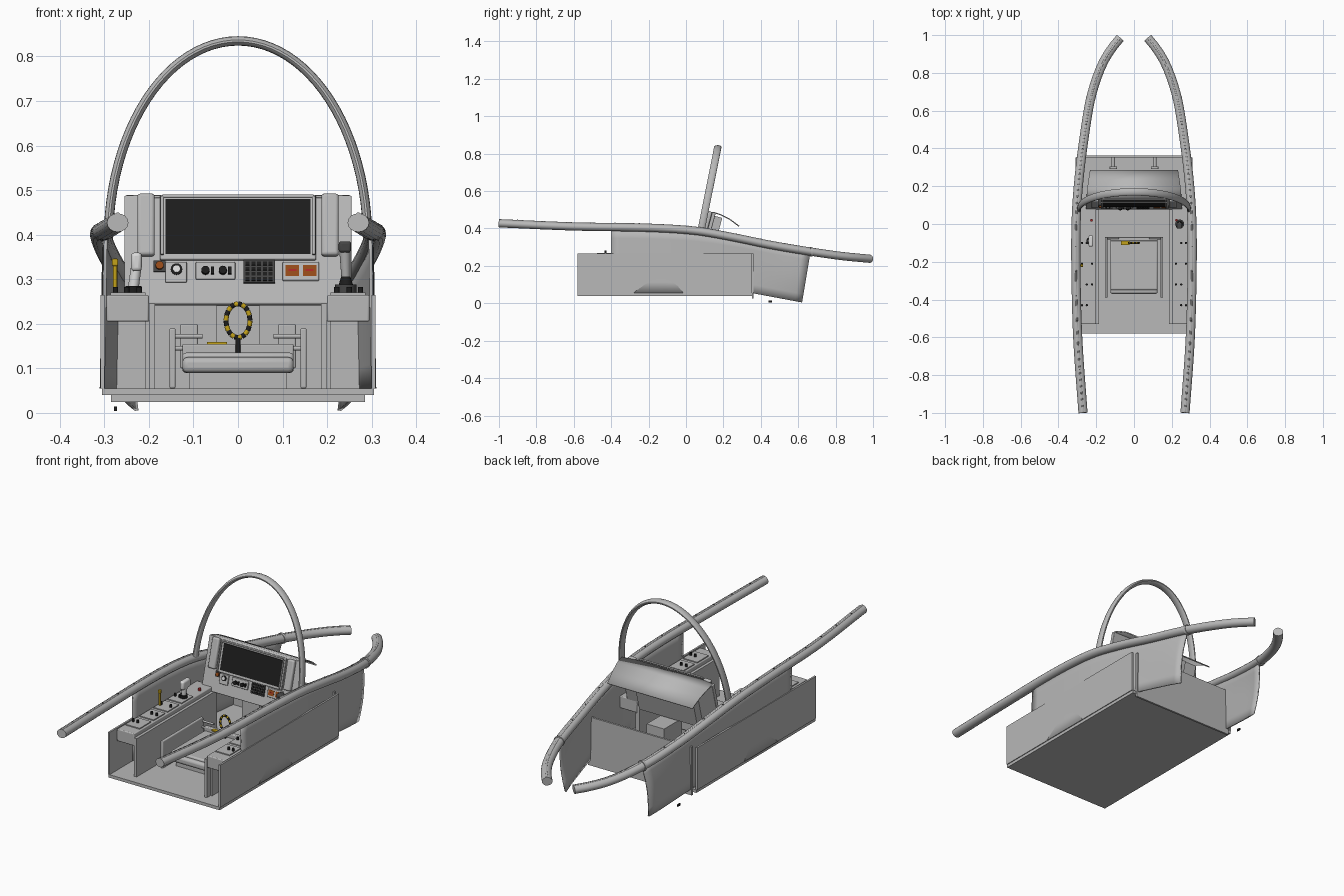
import bpy, bmesh, math
from mathutils import Matrix, Vector

cube = bpy.data.objects.get("Cube")
if cube:
    bpy.data.objects.remove(cube)


def material(name, r, g, b):
    m = bpy.data.materials.new(name)
    m.use_nodes = True
    m.diffuse_color = (r, g, b, 1)
    node = next(n for n in m.node_tree.nodes if n.type == 'BSDF_PRINCIPLED')
    node.inputs["Base Color"].default_value = (r, g, b, 1)
    node.inputs["Roughness"].default_value = 0.6
    return m


GREY = material("light grey", .48, .48, .48)
DARK = material("dark grey", .06, .06, .06)
BLACK = material("black", .012, .012, .012)
YELLOW = material("yellow", .55, .36, .01)
ORANGE = material("burnt orange", .3, .07, .01)
RED = material("red", .4, .02, .02)
WHITE = material("off white", .7, .7, .7)


def finish(name, bm, mat, matrix=None, smooth=False, bevel=0):
    me = bpy.data.meshes.new(name)
    bmesh.ops.recalc_face_normals(bm, faces=bm.faces)
    if matrix:
        bm.transform(matrix)
    bm.to_mesh(me)
    bm.free()
    me.materials.append(mat)
    ob = bpy.data.objects.new(name, me)
    bpy.context.collection.objects.link(ob)
    if bevel:
        mod = ob.modifiers.new("rounding", 'BEVEL')
        mod.width, mod.segments = bevel, 3
    if smooth or bevel:
        bpy.ops.object.select_all(action='DESELECT')
        bpy.context.view_layer.objects.active = ob
        ob.select_set(True)
        bpy.ops.object.shade_smooth_by_angle()
    return ob


def box(name, x, y, z, mat=GREY, bevel=0, matrix=None):
    bm = bmesh.new()
    bmesh.ops.create_cube(bm, size=1)
    for v in bm.verts:
        for i, (lo, hi) in enumerate((x, y, z)):
            v.co[i] = lo if v.co[i] < 0 else hi
    return finish(name, bm, mat, matrix, bevel=bevel)


def rod(name, a, b, r, mat=GREY, matrix=None, r2=None):
    a, b = Vector(a), Vector(b)
    bm = bmesh.new()
    bmesh.ops.create_cone(bm, cap_ends=True, segments=16, radius1=r,
                          radius2=r if r2 is None else r2, depth=(b - a).length)
    turn = Vector((0, 0, 1)).rotation_difference(b - a).to_matrix().to_4x4()
    bm.transform(Matrix.Translation((a + b) / 2) @ turn)
    return finish(name, bm, mat, matrix, smooth=True)


def tube(name, points, r, mat=GREY, flat=1):
    # sweep an oval ring along the points; flat scales the sideways radius
    bm, rings, n = bmesh.new(), [], 16
    pts = [Vector(p) for p in points]
    for i, p in enumerate(pts):
        along = (pts[min(i + 1, len(pts) - 1)] - pts[max(i - 1, 0)]).normalized()
        side = along.cross(Vector((0, 0, 1)) if abs(along.z) < .8 else Vector((0, 1, 0))).normalized()
        up = side.cross(along)
        ring = [2 * math.pi * k / n for k in range(n)]
        rings.append([bm.verts.new(p + side * math.cos(t) * r * flat + up * math.sin(t) * r) for t in ring])
    for a, b in zip(rings, rings[1:]):
        for k in range(n):
            bm.faces.new((a[k], a[(k + 1) % n], b[(k + 1) % n], b[k]))
    bm.faces.new(rings[0])
    bm.faces.new(rings[-1])
    return finish(name, bm, mat, smooth=True)


# Canopy rail line: (y, x, z)
LINE = [(-1, .27, .427), (-.6, .298, .41), (-.2, .308, .403), (.05, .305, .387), (.25, .29, .353),
        (.45, .265, .312), (.67, .228, .275), (.83, .175, .252), (.92, .125, .243), (.985, .073, .237)]


def rail(y):
    # smooth Hermite interpolation along the line
    i = next((k for k in range(len(LINE) - 2) if y <= LINE[k + 1][0]), len(LINE) - 2)
    p, q = LINE[i], LINE[i + 1]
    before, after = LINE[max(i - 1, 0)], LINE[min(i + 2, len(LINE) - 1)]
    h = q[0] - p[0]
    t = (y - p[0]) / h
    out = []
    for c in (1, 2):
        m0 = (q[c] - before[c]) / (q[0] - before[0]) * h
        m1 = (after[c] - p[c]) / (after[0] - p[0]) * h
        out.append((2*t**3 - 3*t*t + 1) * p[c] + (t**3 - 2*t*t + t) * m0
                   + (3*t*t - 2*t**3) * q[c] + (t**3 - t*t) * m1)
    return out


for s, side in ((-1, "right"), (1, "left")):
    # Rails with joint collar and bolts
    path = []
    for k in range(49):
        y = -1 + 1.985 * k / 48
        x, z = rail(y)
        path.append((s * x, y, z))
    tube(side + "_rail", path, .021, flat=1.15)
    tube(side + "_rail_strip", [(x, y, z + .018) for x, y, z in path], .005)
    x, z = rail(.67)
    rod(side + "_rail_joint", (s * (x + .001), .664, z), (s * (x - .001), .675, z), .026)
    for k in range(12):
        x, z = rail(-.9 + k * .13)
        rod(side + "_rail_bolt", (s * x, -.9 + k * .13, z + .02), (s * x, -.9 + k * .13, z + .0245), .003, DARK)

    # Curved skin from the rail down, running back into a fin
    bm, cols = bmesh.new(), []
    for k in range(25):
        y = -.4 + 1.065 * k / 24
        x, z = rail(y)
        f = max(0, (y - .35) / .315)
        low = .055 - .05 * f
        col = []
        for j in range(7):
            t = j / 6
            col.append(bm.verts.new((s * (x - .008 + .014 * math.sin(t * math.pi) * f + .006 * t),
                                     y - .045 * f * t, z + (low - z) * t)))
        cols.append(col)
    for a, b in zip(cols, cols[1:]):
        for j in range(6):
            bm.faces.new((a[j], b[j], b[j + 1], a[j + 1]))
    skin = finish(side + "_side_skin", bm, GREY, smooth=True)
    mod = skin.modifiers.new("thickness", 'SOLIDIFY')
    mod.thickness, mod.offset = .008, 0

    def mbox(name, x, y, z, mat=GREY, bevel=0):
        box(side + "_" + name, sorted((s * x[0], s * x[1])), y, z, mat, bevel)

    # Lower side plate, console and its inner wall
    mbox("lower_side_plate", (.3, .309), (-.58, .352), (.055, .265))
    mbox("console", (.2, .295), (-.53, .1), (.205, .265), bevel=.004)
    mbox("console_inner_wall", (.186, .2), (-.53, .1), (.055, .245))
    mbox("console_support", (.2, .208), (-.5, .1), (.055, .205))
    # Console switch panels and buttons
    for k in range(4):
        y = -.43 + k * .11
        mbox("switch_panel", (.208, .286), (y - .045, y + .045), (.265, .27))
        for x in (.222, .25, .275):
            if (k + round(x * 1000)) % 3:
                rod(side + "_switch", (s * x, y, .268), (s * x, y, .283), .006, BLACK)
    rod(side + "_warning_button", (s * .225, .02, .265), (s * .225, .02, .276), .007, RED)

    # Seat side frames, guide rods and pedals
    mbox("seat_frame", (.14, .154), (-.39, -.07), (.055, .19), bevel=.004)
    rod(side + "_seat_guide", (s * .08, -.075, .172), (s * .154, -.075, .172), .005)
    mbox("pedal", (.09, .13), (.29, .305), (.1, .2), bevel=.004)
    rod(side + "_pedal_arm", (s * .11, .3, .15), (s * .11, .36, .15), .01)

# Floor and bulkhead
box("floor", (-.305, .305), (-.58, .355), (.04, .055))
box("rear_bulkhead", (-.285, .285), (.352, .362), (.025, .265))
box("centre_pedestal", (-.048, .048), (.1, .24), (.055, .245))
box("loose_bracket", (-.278, -.272), (.44, .46), (.004, .014), BLACK)

# Seat pan with rounded front lip
box("seat_base", (-.11, .11), (-.33, -.08), (.055, .1))
box("seat_pan", (-.125, .125), (-.35, -.07), (.09, .135), bevel=.008)
box("seat_lip", (-.125, .125), (-.37, -.335), (.09, .125), bevel=.012)
box("seat_back_edge", (-.125, .125), (-.09, -.07), (.12, .155), bevel=.004)
rod("seat_cross_bar", (-.15, -.08, .145), (.15, -.08, .145), .005)

# Striped pull handle
for k in range(20):
    a, b = (2 * math.pi * (k + d) / 20 for d in (0, 1))
    rod("pull_handle_stripe", (.027 * math.cos(a), -.1, .207 + .038 * math.sin(a)),
        (.027 * math.cos(b), -.1, .207 + .038 * math.sin(b)), .0055, YELLOW if k % 2 else BLACK)
rod("pull_handle_stem", (0, -.1, .13), (0, -.1, .168), .006, BLACK)
box("seat_release_lever", (-.07, -.025), (-.11, -.09), (.154, .159), YELLOW)

# Yellow lever, throttle and side stick
rod("yellow_lever", (-.276, -.22, .265), (-.276, -.22, .335), .005, YELLOW)
box("yellow_lever_grip", (-.283, -.269), (-.227, -.213), (.33, .346), YELLOW, .003)
rod("throttle_base", (-.235, -.09, .265), (-.235, -.09, .285), .018, BLACK)
rod("throttle_arm", (-.235, -.09, .28), (-.228, -.09, .33), .012, WHITE)
box("throttle_grip", (-.24, -.216), (-.12, -.06), (.318, .36), WHITE, .008)
rod("stick_base", (.242, 0, .265), (.242, 0, .288), .024, DARK)
rod("stick_boot", (.242, 0, .288), (.242, 0, .31), .016, BLACK, r2=.009)
rod("stick_grip", (.242, 0, .305), (.24, -.01, .37), .01, GREY, r2=.013)
box("stick_head", (.226, .254), (-.025, .008), (.36, .385), DARK, .006)

# Instrument panel, laid out flat then leaned back (local z = up the panel, -y = outward)
LEAN = Matrix.Translation((0, .075, .245)) @ Matrix.Rotation(math.radians(-15), 4, 'X')


def plate(name, x, z, depth, mat=GREY, bevel=0, base=0):
    return box(name, x, (-depth, -base), z, mat, bevel, LEAN)


def knob(name, x, z, r, depth, mat):
    return rod(name, (x, 0, z), (x, -depth, z), r, mat, LEAN)


box("instrument_panel", (-.255, .255), (0, .02), (0, .252), matrix=LEAN, bevel=.003)
plate("screen_frame", (-.175, .175), (.1, .25), .012, bevel=.003)
plate("screen", (-.163, .163), (.112, .24), .014, BLACK, base=.011)
for s in (-1, 1):
    plate("panel_pad", sorted((s * .187, s * .226)), (.108, .252), .022, bevel=.007)
    rod("panel_handle", (s * .17, -.024, .108), (s * .17, -.024, .243), .004, GREY, LEAN)
rod("panel_top_bar", (-.17, -.024, .243), (.17, -.024, .243), .004, GREY, LEAN)

# Instruments below the screen
plate("orange_button_plate", (-.19, -.163), (.074, .1), .004, DARK)
knob("orange_button", -.176, .087, .009, .012, ORANGE)
plate("dial_plate", (-.163, -.115), (.048, .096), .008, bevel=.003)
knob("dial_rim", -.138, .078, .013, .011, BLACK)
knob("dial_face", -.138, .078, .008, .013, WHITE)
plate("switch_plate", (-.095, -.006), (.055, .096), .008, bevel=.003)
for x in (-.073, -.034):
    knob("rotary_knob", x, .074, .009, .02, BLACK)
    plate("toggle", (x + .012, x + .019), (.066, .083), .014, BLACK)
plate("keypad_frame", (.012, .083), (.047, .1), .008, DARK)
for i in range(5):
    for j in range(4):
        plate("key", (.017 + i * .013, .026 + i * .013), (.051 + j * .012, .059 + j * .012), .011, BLACK)
plate("readout_plate", (.1, .182), (.052, .096), .008, bevel=.003)
for x in (.107, .146):
    plate("readout", (x, x + .03), (.062, .088), .0095, ORANGE)
    plate("readout_digits", (x + .006, x + .024), (.073, .078), .0105, RED)

# Glare shield: a thin curved cover behind the panel
bm, rows = bmesh.new(), []
for y, z, w in ((.132, .488, .17), (.15, .489, .25), (.185, .477, .248), (.235, .452, .241), (.285, .415, .233)):
    rows.append([bm.verts.new((w * t, y, z)) for t in (-1, 1)])
for a, b in zip(rows, rows[1:]):
    bm.faces.new((a[0], a[1], b[1], b[0]))
shield = finish("glare_shield", bm, GREY, smooth=True)
shield.modifiers.new("thickness", 'SOLIDIFY').thickness = .006
box("instrument_housing", (-.16, .16), (.02, .06), (.02, .235), matrix=LEAN)

# Canopy arch, leaning back with the panel
arch = []
for k in range(49):
    a = math.pi * k / 48
    z = .385 + .45 * math.sin(a)
    arch.append((.291 * math.cos(a), .08 + (z - .385) * .2, z))
bm, rings = bmesh.new(), []
for i, p in enumerate(arch):
    a = math.pi * i / 48
    out = Vector((math.cos(a) / .291, 0, math.sin(a) / .45)).normalized()
    back = Vector((0, 1, 0))
    rings.append([bm.verts.new(Vector(p) + out * .0105 * math.cos(t) + back * .02 * math.sin(t))
                  for t in (2 * math.pi * j / 14 for j in range(14))])
for a, b in zip(rings, rings[1:]):
    for j in range(14):
        bm.faces.new((a[j], a[(j + 1) % 14], b[(j + 1) % 14], b[j]))
bm.faces.new(rings[0])
bm.faces.new(rings[-1])
finish("canopy_arch", bm, GREY, smooth=True)
